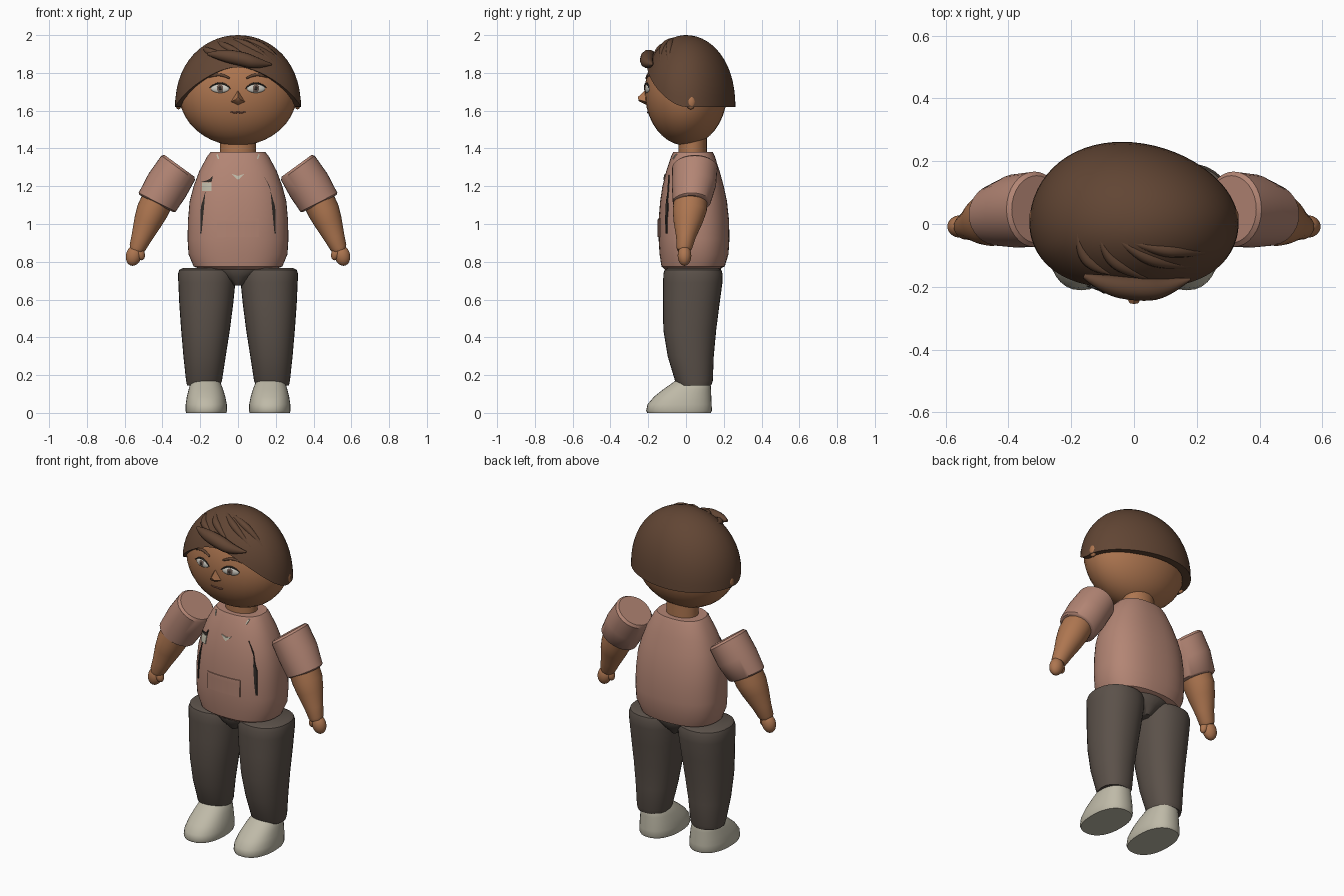
import bpy, bmesh, math
from mathutils import Vector

if "Cube" in bpy.data.objects:
    bpy.data.objects.remove(bpy.data.objects["Cube"])


def mat(name, r, g, b):
    m = bpy.data.materials.new(name)
    m.diffuse_color = (r, g, b, 1)
    m.use_nodes = True
    m.node_tree.nodes["Principled BSDF"].inputs["Base Color"].default_value = m.diffuse_color
    return m


SKIN = mat("skin", 0.42, 0.18, 0.08)
SHIRT = mat("dusty_pink", 0.45, 0.235, 0.175)
PANTS = mat("charcoal_brown", 0.105, 0.083, 0.068)
SHOE = mat("stone", 0.52, 0.49, 0.39)
HAIR = mat("hair_brown", 0.12, 0.06, 0.034)
WHITE = mat("off_white", 0.62, 0.60, 0.54)
IRIS = mat("iris_brown", 0.16, 0.11, 0.09)
DARK = mat("dark_trim", 0.03, 0.024, 0.02)
LIP = mat("lip", 0.22, 0.09, 0.06)


def finish(bm, name, m, angle=40):
    bmesh.ops.recalc_face_normals(bm, faces=bm.faces[:])
    me = bpy.data.meshes.new(name)
    bm.to_mesh(me)
    bm.free()
    ob = bpy.data.objects.new(name, me)
    bpy.context.collection.objects.link(ob)
    me.materials.append(m)
    select(ob)
    bpy.ops.object.shade_smooth_by_angle(angle=math.radians(angle))
    return ob


def select(ob):
    bpy.ops.object.select_all(action='DESELECT')
    ob.select_set(True)
    bpy.context.view_layer.objects.active = ob


def spow(v, e):
    return math.copysign(abs(v) ** e, v)


def skin_rings(bm, rings):
    for a, b in zip(rings, rings[1:]):
        n = len(a)
        for i in range(n):
            j = (i + 1) % n
            bm.faces.new((a[i], a[j], b[j], b[i]))


def loft(name, rows, m, p=2.0, side=1, n=32, angle=40):
    """Rows are (x, y, z, half width, half depth, tilt in degrees)."""
    bm = bmesh.new()
    rings = []
    for cx, cy, cz, rx, ry, tilt in rows:
        t = math.radians(tilt)
        ring = []
        for i in range(n):
            a = 2 * math.pi * i / n
            u = rx * spow(math.cos(a), 2 / p)
            v = ry * spow(math.sin(a), 2 / p)
            ring.append(bm.verts.new((side * (cx + u * math.cos(t)), cy + v, cz + u * math.sin(t))))
        rings.append(ring)
    skin_rings(bm, rings)
    bm.faces.new(rings[0])
    bm.faces.new(rings[-1])
    return finish(bm, name, m, angle)


def ball(name, loc, size, m, rz=0, ry=0):
    bm = bmesh.new()
    bmesh.ops.create_uvsphere(bm, u_segments=32, v_segments=20, radius=1)
    ob = finish(bm, name, m, 60)
    ob.location, ob.scale, ob.rotation_euler = loc, size, (0, ry, rz)
    return ob


def tube(name, pts, radii, depth, m):
    cu = bpy.data.curves.new(name, 'CURVE')
    cu.dimensions = '3D'
    cu.bevel_depth, cu.bevel_resolution, cu.resolution_u = depth, 3, 6
    cu.use_fill_caps = True
    sp = cu.splines.new('NURBS')
    sp.points.add(len(pts) - 1)
    for q, co, r in zip(sp.points, pts, radii):
        q.co, q.radius = (*co, 1), r
    sp.use_endpoint_u, sp.order_u = True, 3
    cu.materials.append(m)
    ob = bpy.data.objects.new(name, cu)
    bpy.context.collection.objects.link(ob)
    select(ob)
    bpy.ops.object.convert(target='MESH')
    bpy.ops.object.shade_smooth_by_angle(angle=math.radians(50))


# head, neck
def face(x, z, off=0.0):
    k = max(0.0, 1 - (x / .315) ** 2 - ((z - 1.70) / .285) ** 2)
    return Vector((x, -.218 * math.sqrt(k) - off, z))


ball("head", (0, 0, 1.70), (.315, .218, .285), SKIN)
loft("neck", [(0, .035, z, .095, .075, 0) for z in (1.34, 1.47)], SKIN)

# hair cap, cut along a hairline that rises over the forehead
bm = bmesh.new()
N, M = 64, 14
rings = []
for k in range(1, M + 2):
    ring = []
    for i in range(N):
        a = 2 * math.pi * i / N
        c, s = math.cos(a), math.sin(a)
        low = 1.62 + .21 * max(0, -s) ** 1.8
        end = math.acos(max(0.0, (low - 1.66) / .34))
        f = end * min(k, M) / M
        r = math.sin(f)
        z = 1.66 + .34 * math.cos(f)
        if low < 1.66:
            z -= (1.66 - low) * (min(k, M) / M) ** 4
        if k > M:
            r *= .85
        y = r * s * (.26 if s > 0 else .238)
        x = r * c * .333
        if y > 0:
            y *= 1 - .35 * x
        ring.append(bm.verts.new((x, y, z)))
    rings.append(ring)
skin_rings(bm, rings)
top = bm.verts.new((0, 0, 2.0))
for i in range(N):
    bm.faces.new((top, rings[0][i], rings[0][(i + 1) % N]))
finish(bm, "hair_cap", HAIR, 50)


# swept locks and fringe
def scalp(x, y):
    k = max(0.0, 1 - (x / .333) ** 2 - (y / .238) ** 2)
    return (x, y, 1.655 + .34 * math.sqrt(k))


for i, lock in enumerate([
        [(-.18, -.03), (-.17, -.09), (-.12, -.14), (-.07, -.16)],
        [(-.11, -.04), (-.09, -.10), (-.02, -.15), (.07, -.18)],
        [(-.06, -.04), (.00, -.09), (.10, -.13), (.20, -.135)],
        [(-.03, -.05), (.06, -.08), (.16, -.09), (.25, -.09)]]):
    tube(f"hair_lock_{i}", [scalp(*q) for q in lock], (.15, .9, 1, .1), .022, HAIR)
tube("fringe", [(-.16, -.165, 1.90), (-.09, -.195, 1.895), (.02, -.207, 1.875), (.10, -.205, 1.85),
                (.18, -.175, 1.845)], (.2, .9, 1.1, .9, .1), .037, HAIR)

# nose and mouth
bm = bmesh.new()
vs = [bm.verts.new(face(x, z, -.01)) for x, z in ((0, 1.715), (-.042, 1.645), (0, 1.625), (.042, 1.645))]
tips = [bm.verts.new(q) for q in ((0, -.255, 1.672), (-.014, -.252, 1.658), (0, -.25, 1.65), (.014, -.252, 1.658))]
skin_rings(bm, [vs, tips])
bm.faces.new(tips)
finish(bm, "nose", SKIN, 70)
tube("mouth", [face(x, z, .001) for x, z in ((-.04, 1.594), (-.018, 1.588), (0, 1.592), (.018, 1.588), (.04, 1.594))],
     (.4, 1, .8, 1, .4), .005, LIP)

# eyes, brows, ears
for s, w in ((-1, "left"), (1, "right")):
    turn = s * .24
    ball(w + "_eye", face(s * .095, 1.717, -.002), (.05, .012, .023), WHITE, turn)
    ball(w + "_iris", face(s * .095, 1.718, .007), (.019, .005, .02), IRIS, turn)
    ball(w + "_pupil", face(s * .095, 1.718, .011), (.008, .003, .009), DARK, turn)
    tube(w + "_lid", [face(s * x, z, .006) for x, z in ((.04, 1.717), (.065, 1.744), (.12, 1.747), (.15, 1.722))],
         (.4, 1, 1, .4), .005, DARK)
    tube(w + "_brow", [face(s * x, z, .002) for x, z in ((.045, 1.772), (.08, 1.79), (.12, 1.79), (.155, 1.775))],
         (.7, 1.2, 1, .3), .007, HAIR)
    ball(w + "_ear", (s * .315, .025, 1.645), (.018, .026, .038), SKIN)

# shirt body: (z, half width, front y, back y)
BODY = [(.758, .19, -.11, .17), (.775, .235, -.13, .205), (.84, .262, -.14, .225), (.92, .267, -.145, .23),
        (1.02, .265, -.145, .228), (1.12, .256, -.137, .217), (1.20, .235, -.125, .2),
        (1.28, .205, -.105, .178), (1.36, .162, -.078, .152), (1.38, .145, -.068, .142)]
P = 2.4
loft("shirt", [(0, (f + b) / 2, z, w, (b - f) / 2, 0) for z, w, f, b in BODY], SHIRT, P, n=48)


def chest(x, z, off):
    for a, b in zip(BODY, BODY[1:]):
        if z <= b[0]:
            break
    t = (z - a[0]) / (b[0] - a[0])
    _, w, f, k = [u + (v - u) * t for u, v in zip(a, b)]
    return Vector((x, (f + k) / 2 - (k - f) / 2 * max(0, 1 - abs(x / w) ** P) ** (1 / P) - off, z))


def patch(name, corners, m, off=.005, cuts=8):
    """Thin plate laid on the chest; corners run round a quad in x, z."""
    a, b, c, d = [Vector(q) for q in corners]
    bm = bmesh.new()
    layers = []
    for o in (off, -.004):
        layers.append([[bm.verts.new(chest(*a.lerp(b, i / cuts).lerp(d.lerp(c, i / cuts), j / cuts), o))
                        for i in range(cuts + 1)] for j in range(cuts + 1)])
    for g in layers:
        for j in range(cuts):
            for i in range(cuts):
                bm.faces.new((g[j][i], g[j][i + 1], g[j + 1][i + 1], g[j + 1][i]))
    rims = [g[0][:-1] + [r[-1] for r in g[:-1]] + g[-1][:0:-1] + [r[0] for r in g[:0:-1]] for g in layers]
    skin_rings(bm, rims)
    finish(bm, name, m)


# shirt trim
patch("pocket", [(-.11, .93), (.11, .93), (.11, 1.03), (-.11, 1.03)], SHIRT)
patch("badge", [(-.19, 1.175), (-.14, 1.175), (-.14, 1.22), (-.19, 1.22)], SHOE, .006)
patch("badge_top", [(-.2, 1.222), (-.14, 1.222), (-.133, 1.255), (-.15, 1.235)], DARK, .006)
for s, w in ((-1, "left"), (1, "right")):
    patch(w + "_emblem", [(0, 1.235), (s * .012, 1.243), (s * .033, 1.265), (0, 1.255)], SHOE)
    patch(w + "_collar_mark", [(s * .1, 1.345), (s * .107, 1.345), (s * .115, 1.368), (s * .108, 1.37)], SHOE)
    patch(w + "_seam_upper", [(s * .165, 1.2), (s * .178, 1.16), (s * .168, 1.2), (s * .135, 1.26)], DARK)
    patch(w + "_seam_lower", [(s * .193, .95), (s * .2, .95), (s * .197, 1.09), (s * .172, 1.175)], DARK)

# arms, legs and shoes, mirrored
for s, w in ((-1, "left"), (1, "right")):
    loft(w + "_sleeve", [(.31, .047, 1.308, .098, .107, 36), (.317, .047, 1.297, .11, .12, 36),
                         (.375, .042, 1.205, .116, .117, 32), (.428, .03, 1.115, .11, .1, 27),
                         (.432, .03, 1.108, .1, .09, 27)], SHIRT, side=s)
    loft(w + "_forearm", [(.42, .025, 1.14, .085, .088, 25), (.453, .02, 1.07, .084, .09, 22),
                          (.478, .012, 1.01, .074, .077, 20), (.51, 0, .93, .055, .052, 20),
                          (.532, -.008, .875, .044, .042, 20), (.538, -.01, .86, .035, .035, 20)], SKIN, side=s)
    ball(w + "_hand", (s * .552, -.008, .833), (.041, .036, .055), SKIN, ry=-s * .25)
    ball(w + "_thumb", (s * .517, -.014, .843), (.023, .024, .036), SKIN, ry=s * .3)
    loft(w + "_trouser_leg", [(.182, .045, .145, .088, .088, 0), (.18, .042, .17, .095, .1, 0),
                              (.177, .025, .3, .112, .122, 0), (.172, .02, .44, .129, .14, 0),
                              (.168, .028, .58, .143, .15, 0), (.165, .036, .69, .151, .157, 0),
                              (.165, .037, .735, .153, .157, 0), (.165, .037, .757, .146, .15, 0),
                              (.165, .037, .768, .125, .13, 0)], PANTS, 2.2, side=s)
    loft(w + "_shoe", [(.168, -.037, 0, .106, .168, 0), (.168, -.037, .012, .11, .174, 0),
                       (.168, -.034, .045, .109, .17, 0), (.169, -.018, .085, .102, .152, 0),
                       (.17, .006, .125, .091, .126, 0), (.172, .03, .16, .079, .1, 0),
                       (.172, .04, .182, .062, .08, 0)], SHOE, 2.3, side=s, angle=60)

# trouser seat
loft("trouser_seat", [(0, .035, .675, .03, .09, 0), (0, .035, .72, .1, .13, 0),
                      (0, .037, .765, .2, .15, 0), (0, .037, .785, .2, .15, 0)], PANTS)
